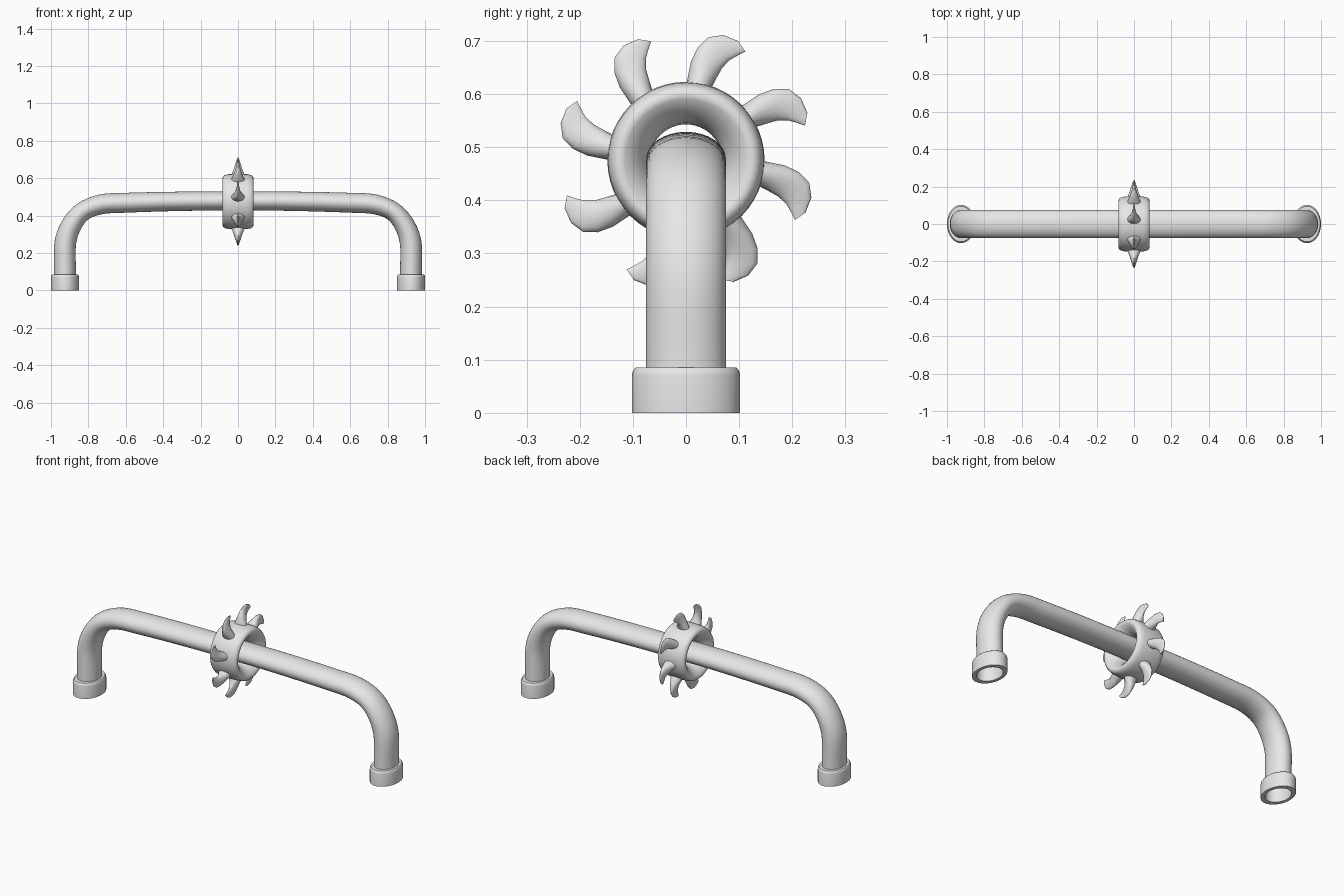
import bpy
import bmesh
from math import cos, sin, tau, radians
from mathutils import Vector, Matrix

if "Cube" in bpy.data.objects:
    bpy.data.objects.remove(bpy.data.objects["Cube"], do_unlink=True)

metal = bpy.data.materials.new("light_grey")
metal.use_nodes = True
grey = (0.8, 0.8, 0.8, 1)
metal.diffuse_color = grey
metal.node_tree.nodes["Principled BSDF"].inputs["Base Color"].default_value = grey

X, Y, Z = Vector((1, 0, 0)), Vector((0, 1, 0)), Vector((0, 0, 1))
HUB = Vector((0, 0, 0.475))


def ellipse(centre, a, b, n):
    """Ring of points around centre with half-axis vectors a and b."""
    return [centre + a * cos(tau * i / n) + b * sin(tau * i / n) for i in range(n)]


def loft(name, rings, caps=False, closed=False, angle=40):
    """Skin a list of equal point rings into one smooth object."""
    bm = bmesh.new()
    loops = [[bm.verts.new(p) for p in ring] for ring in rings]
    n = len(loops[0])
    pairs = list(zip(loops, loops[1:]))
    if closed:
        pairs.append((loops[-1], loops[0]))
    for a, b in pairs:
        for i in range(n):
            j = (i + 1) % n
            bm.faces.new((a[i], a[j], b[j], b[i]))
    if caps:
        bm.faces.new(loops[0])
        bm.faces.new(loops[-1])
    bmesh.ops.recalc_face_normals(bm, faces=bm.faces)
    mesh = bpy.data.meshes.new(name)
    bm.to_mesh(mesh)
    bm.free()
    mesh.materials.append(metal)
    obj = bpy.data.objects.new(name, mesh)
    bpy.context.collection.objects.link(obj)
    bpy.ops.object.select_all(action='DESELECT')
    obj.select_set(True)
    bpy.context.view_layer.objects.active = obj
    bpy.ops.object.shade_smooth_by_angle(angle=radians(angle))
    return obj


def spline(points, steps):
    """Catmull-Rom curve through the points."""
    out = []
    pts = [points[0]] + points + [points[-1]]
    for a, b, c, d in zip(pts, pts[1:], pts[2:], pts[3:]):
        for s in range(steps):
            t = s / steps
            out.append(b + (c - a) * t / 2 + (a * 2 - b * 5 + c * 4 - d) * t**2 / 2
                       + (b * 3 - a - c * 3 + d) * t**3 / 2)
    return out + [points[-1]]


# Bent tube: x, z and in-plane half thickness from the foot to the middle
half = [(.925, 0, .058), (.925, .12, .058), (.924, .25, .058), (.893, .345, .055),
        (.83, .422, .051), (.73, .461, .053), (.6, .469, .053), (.4, .475, .052),
        (.2, .478, .051)]
path = [Vector(p) for p in half] + [Vector((0, .478, .05))]
path += [Vector((-x, z, h)) for x, z, h in reversed(half)]
path = spline(path, 4)
rings = []
for i, p in enumerate(path):
    d = path[min(i + 1, len(path) - 1)] - path[max(i - 1, 0)]
    across = Vector((-d.y, 0, d.x)).normalized()
    rings.append(ellipse(Vector((p.x, 0, p.y)), across * p.z, Y * 0.075, 32))
loft("bent_tube", rings)

# Oval collar around each foot, with a rounded top edge
collar = [(.058, .075, 0), (.075, .102, 0), (.075, .102, .07), (.0735, .1, .079),
          (.069, .095, .085), (.055, .072, .086)]
for side, x in (("left", .925), ("right", -.925)):
    loft(side + "_foot_collar",
         [ellipse(Vector((x, 0, z)), X * a, Y * b, 40) for a, b, z in collar])

# Hub ring: domed outside, flared hole
edge = [(.05, .1465), (.07, .142), (.08, .135), (.084, .125), (.081, .115),
        (.065, .096), (.045, .081), (.022, .071)]
profile = [(0, .148)] + edge + [(0, .068)] + [(-x, r) for x, r in reversed(edge)]
loft("hub_ring", [ellipse(HUB + X * x, Y * r, Z * r, 48) for x, r in profile],
     closed=True, angle=60)

# Curved blades: leading edge, trailing edge (y, z) and half thickness
stations = [(-.004, .12, .042, .12, .043), (.002, .15, .049, .139, .035),
            (.009, .185, .058, .156, .024), (.022, .213, .068, .174, .016),
            (.042, .232, .082, .189, .009), (.07, .236, .098, .198, .006),
            (.098, .225, .112, .205, .003)]
for k in range(8):
    turn = Matrix.Rotation(tau * k / 8, 3, 'X')
    rings = []
    for y1, z1, y2, z2, t in stations:
        lead, trail = Vector((0, y1, z1)), Vector((0, y2, z2))
        ring = ellipse((lead + trail) / 2, (trail - lead) / 2, X * t, 16)
        rings.append([HUB + turn @ p for p in ring])
    loft("blade_%d" % (k + 1), rings, caps=True, angle=50)
